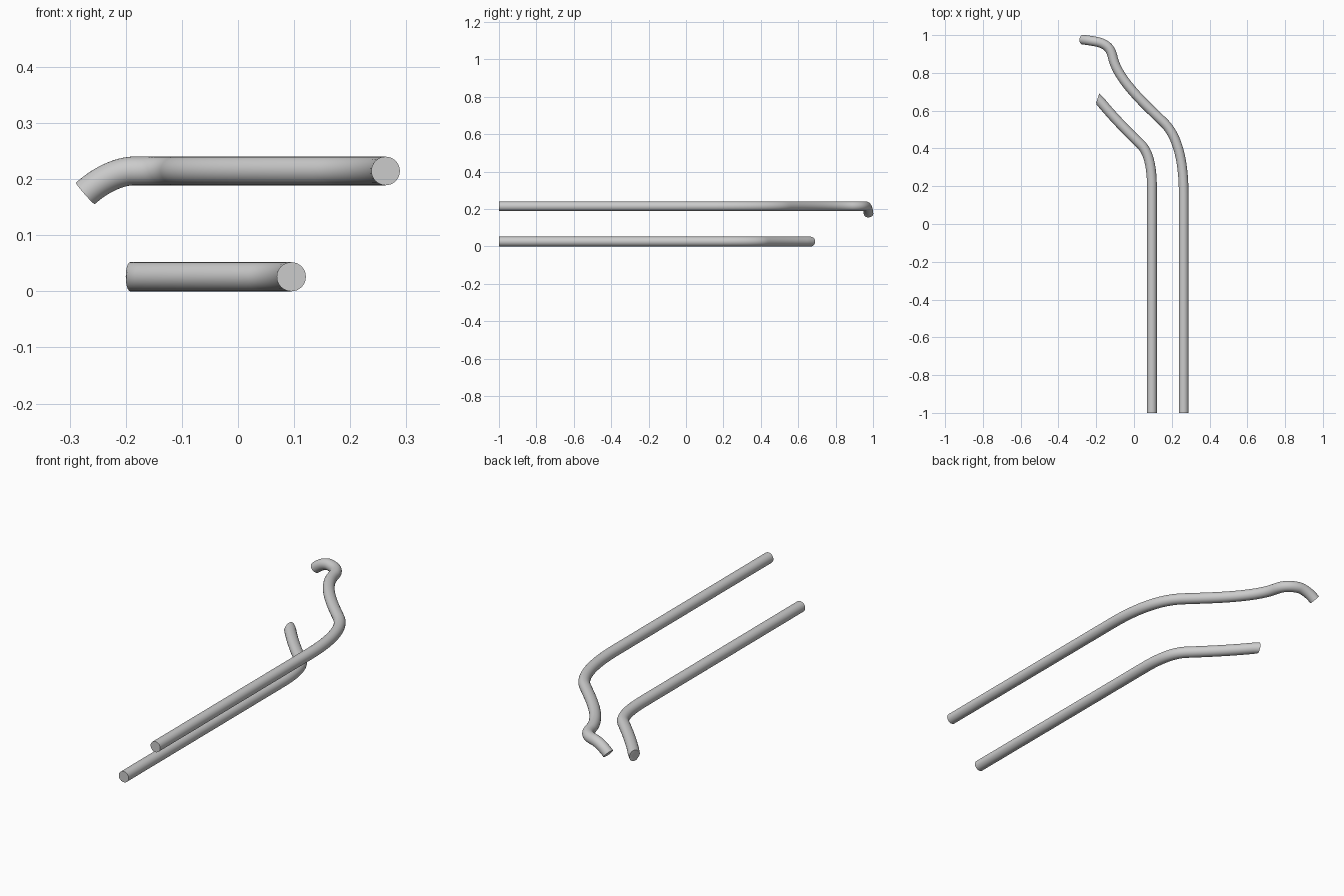
import bpy, bmesh, math
from mathutils import Vector
from mathutils.geometry import interpolate_bezier

if "Cube" in bpy.data.objects:
    bpy.data.objects.remove(bpy.data.objects["Cube"])

SIDES = 32
grey = bpy.data.materials.new("light grey metal")
grey.diffuse_color = (0.6, 0.6, 0.6, 1)
grey.use_nodes = True
grey.node_tree.nodes["Principled BSDF"].inputs["Base Color"].default_value = grey.diffuse_color


def path(start, segments):
    """Straight run from start, then bezier segments (handle, handle, end)."""
    pts = [Vector(start)]
    p = Vector(segments[0][0])
    pts.append(p)
    for h1, h2, e in segments[1:]:
        pts += interpolate_bezier(p, Vector(h1), Vector(h2), Vector(e), 18)[1:]
        p = Vector(e)
    return pts


def tube(name, pts, radius, end_normal=None):
    """Round bar swept along pts, optionally with a slanted end cut."""
    bm = bmesh.new()
    rings = []
    n = len(pts)
    for i, p in enumerate(pts):
        t = (pts[min(i + 1, n - 1)] - pts[max(i - 1, 0)]).normalized()
        if i <= 1:
            t = Vector((0, 1, 0))
        if i == n - 1 and end_normal:
            t = Vector(end_normal).normalized()
        side = t.cross(Vector((0, 0, 1))).normalized()
        up = side.cross(t)
        rings.append([bm.verts.new(p + radius * (side * math.cos(a) + up * math.sin(a)))
                      for a in (2 * math.pi * k / SIDES for k in range(SIDES))])
    for a, b in zip(rings, rings[1:]):
        for k in range(SIDES):
            j = (k + 1) % SIDES
            bm.faces.new((a[k], a[j], b[j], b[k]))
    bm.faces.new(rings[0])
    bm.faces.new(rings[-1])
    bmesh.ops.recalc_face_normals(bm, faces=bm.faces)
    me = bpy.data.meshes.new(name)
    bm.to_mesh(me)
    bm.free()
    me.materials.append(grey)
    ob = bpy.data.objects.new(name, me)
    bpy.context.collection.objects.link(ob)
    bpy.ops.object.select_all(action='DESELECT')
    ob.select_set(True)
    bpy.context.view_layer.objects.active = ob
    bpy.ops.object.shade_smooth_by_angle(angle=math.radians(40))


# lower bar: straight, then one bend to the left with a slanted end
z = 0.026
tube("lower_bar", path((0.095, -1, z), [
    ((0.095, 0.19, z),),
    ((0.095, 0.30, z), (0.078, 0.38, z), (0.037, 0.42, z)),
    ((-0.035, 0.49, z), (-0.115, 0.57, z), (-0.192, 0.666, z)),
]), 0.026, (-0.95, 0.31, 0))

# upper bar: bend left, swing back, then hook left and down
z = 0.2145
tube("upper_bar", path((0.263, -1, z), [
    ((0.263, 0.16, z),),
    ((0.263, 0.32, z), (0.235, 0.455, z), (0.165, 0.53, z)),
    ((0.09, 0.605, z), (-0.08, 0.75, z), (-0.111, 0.877, z)),
    ((-0.122, 0.935, z), (-0.15, 0.952, z), (-0.19, 0.963, z)),
    ((-0.222, 0.97, z - 0.003), (-0.252, 0.974, z - 0.022), (-0.272, 0.976, z - 0.040)),
]), 0.0255)
